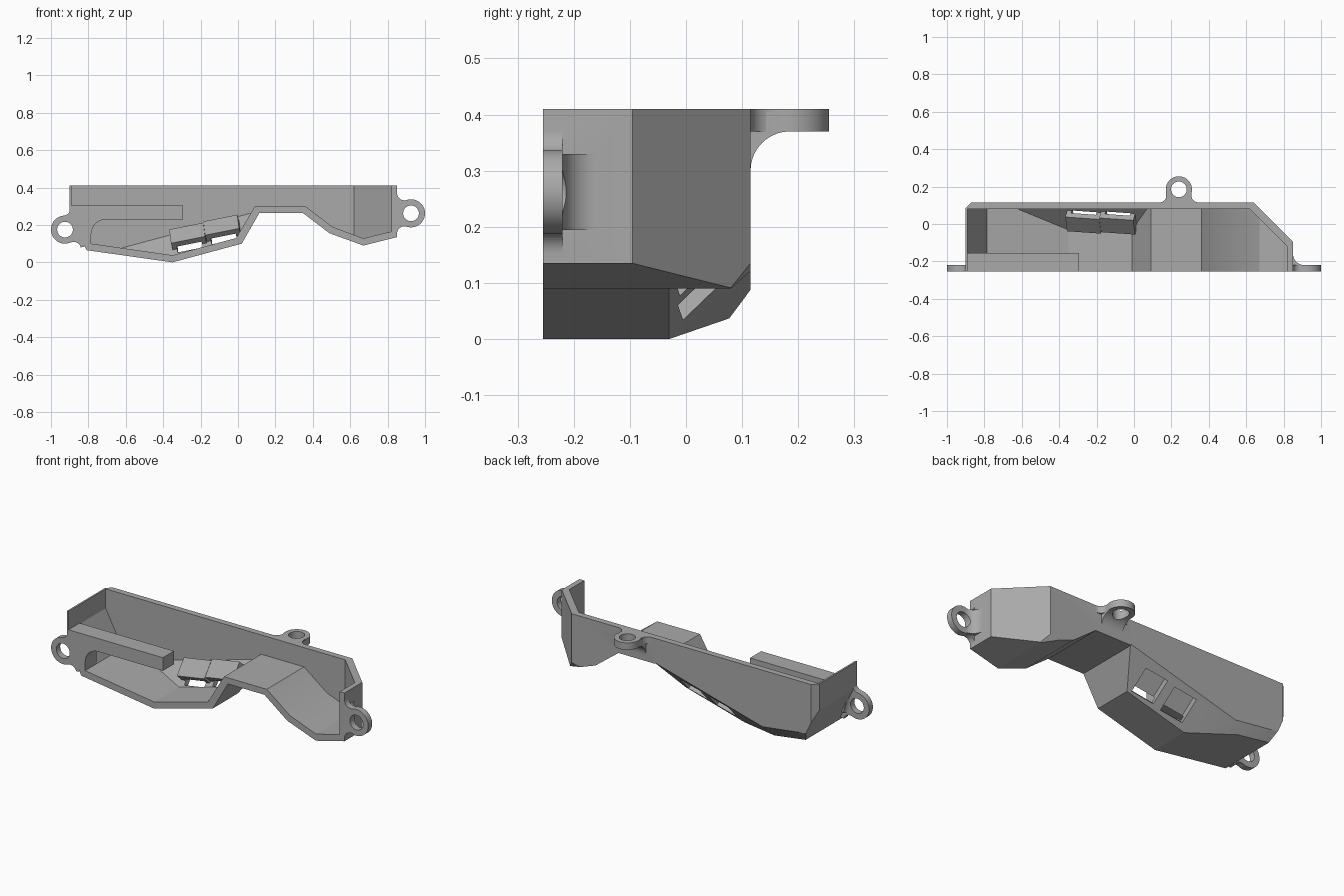
import bpy, bmesh, math
from mathutils import Vector as V

if "Cube" in bpy.data.objects:
    bpy.data.objects.remove(bpy.data.objects["Cube"])

X, Y, Z = V((1, 0, 0)), V((0, 1, 0)), V((0, 0, 1))
O = V((0, 0, 0))

grey = bpy.data.materials.new("plain grey")
grey.diffuse_color = (0.4, 0.4, 0.4, 1)
grey.use_nodes = True
grey.node_tree.nodes["Principled BSDF"].inputs["Base Color"].default_value = grey.diffuse_color


def prism(name, pts, u, v, w, w0, w1, origin=O, cuts=()):
    """Extrude a 2D outline along w, then trim it by planes (point, outward normal)."""
    bm = bmesh.new()
    base = [bm.verts.new(origin + u * p + v * q + w * w0) for p, q in pts]
    face = bm.faces.new(base)
    ext = bmesh.ops.extrude_face_region(bm, geom=[face])["geom"]
    bmesh.ops.translate(bm, vec=w * (w1 - w0),
                        verts=[g for g in ext if isinstance(g, bmesh.types.BMVert)])
    for co, no in cuts:
        res = bmesh.ops.bisect_plane(bm, geom=bm.verts[:] + bm.edges[:] + bm.faces[:], dist=1e-5,
                                     plane_co=co, plane_no=no, clear_outer=True)
        edges = [g for g in res["geom_cut"] if isinstance(g, bmesh.types.BMEdge)]
        if edges:
            bmesh.ops.holes_fill(bm, edges=edges, sides=0)
    bmesh.ops.recalc_face_normals(bm, faces=bm.faces[:])
    me = bpy.data.meshes.new(name)
    bm.to_mesh(me)
    bm.free()
    me.materials.append(grey)
    ob = bpy.data.objects.new(name, me)
    bpy.context.collection.objects.link(ob)
    return ob


def combine(target, tool, op):
    """Apply a boolean and remove the tool."""
    mod = target.modifiers.new("bool", 'BOOLEAN')
    mod.operation, mod.object, mod.solver = op, tool, 'EXACT'
    bpy.context.view_layer.objects.active = target
    bpy.ops.object.modifier_apply(modifier=mod.name)
    bpy.data.objects.remove(tool, do_unlink=True)


def arc(cx, cy, r, a0, a1, n=10):
    return [(cx + r * math.cos(a0 + (a1 - a0) * i / n),
             cy + r * math.sin(a0 + (a1 - a0) * i / n)) for i in range(n + 1)]


# sloping facet, lower back edges and back corners
facet = V((0.27, 1, -1))
left_cuts = [(V((-0.35, -0.03, 0)), facet),
             (V((-0.35, 0.075, 0)), V((-0.13, 1.5, -1))),
             (V((-0.9, 0.085, 0)), V((-1, 1, 0)))]
right_cuts = [(V((0.67, 0.08, 0.09)), V((0.25, 1.5, -1))),
              (V((0.64, 0.115, 0)), V((1, 1, 0)))]

# outer body
cover = prism("cover", [(-0.9, 0.41), (-0.9, 0.26), (-0.81, 0.065), (-0.35, 0), (0.02, 0.1),
                        (0.115, 0.265), (0.115, 0.41)], X, Z, Y, -0.255, 0.115, cuts=left_cuts)
right = prism("right_body", [(0.115, 0.41), (0.115, 0.265), (0.345, 0.265), (0.49, 0.155),
                             (0.67, 0.09), (0.85, 0.135), (0.85, 0.41)],
              X, Z, Y, -0.255, 0.115, cuts=right_cuts)
combine(cover, right, 'UNION')

# hollow interior, open at the front and top
hollow_left = prism("hollow_left", [(-0.89, 0.6), (-0.89, 0.3), (-0.785, 0.1), (-0.35, 0.038),
                                    (-0.01, 0.13), (0.09, 0.3), (0.2, 0.3), (0.2, 0.6)],
                    X, Z, Y, -0.4, 0.08, cuts=[(V((-0.35, -0.03, 0.04)), facet)])
hollow_right = prism("hollow_right", [(0.15, 0.6), (0.15, 0.3), (0.36, 0.3), (0.505, 0.19),
                                      (0.67, 0.128), (0.82, 0.165), (0.82, 0.6)],
                     X, Z, Y, -0.4, 0.08, cuts=[(V((0.62, 0.08, 0)), V((1, 1, 0)))])
combine(cover, hollow_left, 'DIFFERENCE')
combine(cover, hollow_right, 'DIFFERENCE')

# front bar with rounded left support
bar = prism("front_bar", [(-0.893, 0.305), (-0.893, 0.26), (-0.805, 0.075), (-0.785, 0.09)]
            + arc(-0.705, 0.15, 0.08, math.pi, math.pi / 2)
            + [(-0.295, 0.23), (-0.295, 0.305)], X, Z, Y, -0.255, -0.155)
combine(cover, bar, 'UNION')


def lug(origin, d, t, n, r, root, thick, gusset):
    """Rounded screw tab with filleted neck, curved gusset and a hole."""
    f = 0.04
    fx = f - root
    k = math.sqrt((r + f) ** 2 - fx ** 2)
    a = math.atan2(k, fx)
    neck = arc(fx, k, f, math.pi, math.atan2(-k, -fx) + 2 * math.pi)
    outline = ([(-root - 0.02, k)] + neck + arc(0, 0, r, a, -a, 32)[1:-1]
               + [(p, -q) for p, q in reversed(neck)] + [(-root - 0.02, -k)])
    combine(cover, prism("tab", outline, d, t, n, 0, thick, origin), 'UNION')
    g = gusset
    web = ([(-root - 0.02, 0.005), (-root - 0.02, thick + g)]
           + arc(g - root, thick + g, g, math.pi, 1.5 * math.pi) + [(g - root, 0.005)])
    combine(cover, prism("web", web, d, n, t, -0.068, 0.068, origin), 'UNION')
    hole = arc(0, 0, 0.042, 0, 2 * math.pi, 32)[:-1]
    combine(cover, prism("hole", hole, d, t, n, -0.05, thick + 0.1, origin), 'DIFFERENCE')


lug(V((0.925, -0.255, 0.262)), X, Z, Y, 0.075, 0.075, 0.035, 0.06)
tilt = V((-0.97, 0, -0.25)).normalized()
lug(V((-0.925, -0.255, 0.175)), tilt, tilt.cross(Y), Y, 0.075, 0.058, 0.035, 0.02)
lug(V((0.24, 0.185, 0.41)), Y, X, -Z, 0.07, 0.07, 0.04, 0.07)

# two strap bridges over openings in the sloping facet
n = -facet.normalized()
a = V((1, -0.07, 0.2)).normalized()
b = n.cross(a)
if b.z < 0:
    b = -b


def rect(p0, p1, q0, q1):
    return [(p0, q0), (p1, q0), (p1, q1), (p0, q1)]


centres = [V((-0.272, -0.007, 0.157)), V((-0.09, -0.012, 0.2))]
for c in centres:
    combine(cover, prism("bridge", rect(-0.093, 0.093, -0.053, 0.053), a, b, n, -0.065, 0, c), 'UNION')
for c in centres:
    combine(cover, prism("slot", rect(-0.068, 0.068, -0.08, 0.055), a, b, n, -0.13, -0.033, c),
            'DIFFERENCE')

# smooth only the rounded parts
bpy.ops.object.select_all(action='DESELECT')
cover.select_set(True)
bpy.context.view_layer.objects.active = cover
bpy.ops.object.shade_smooth_by_angle(angle=math.radians(20))
